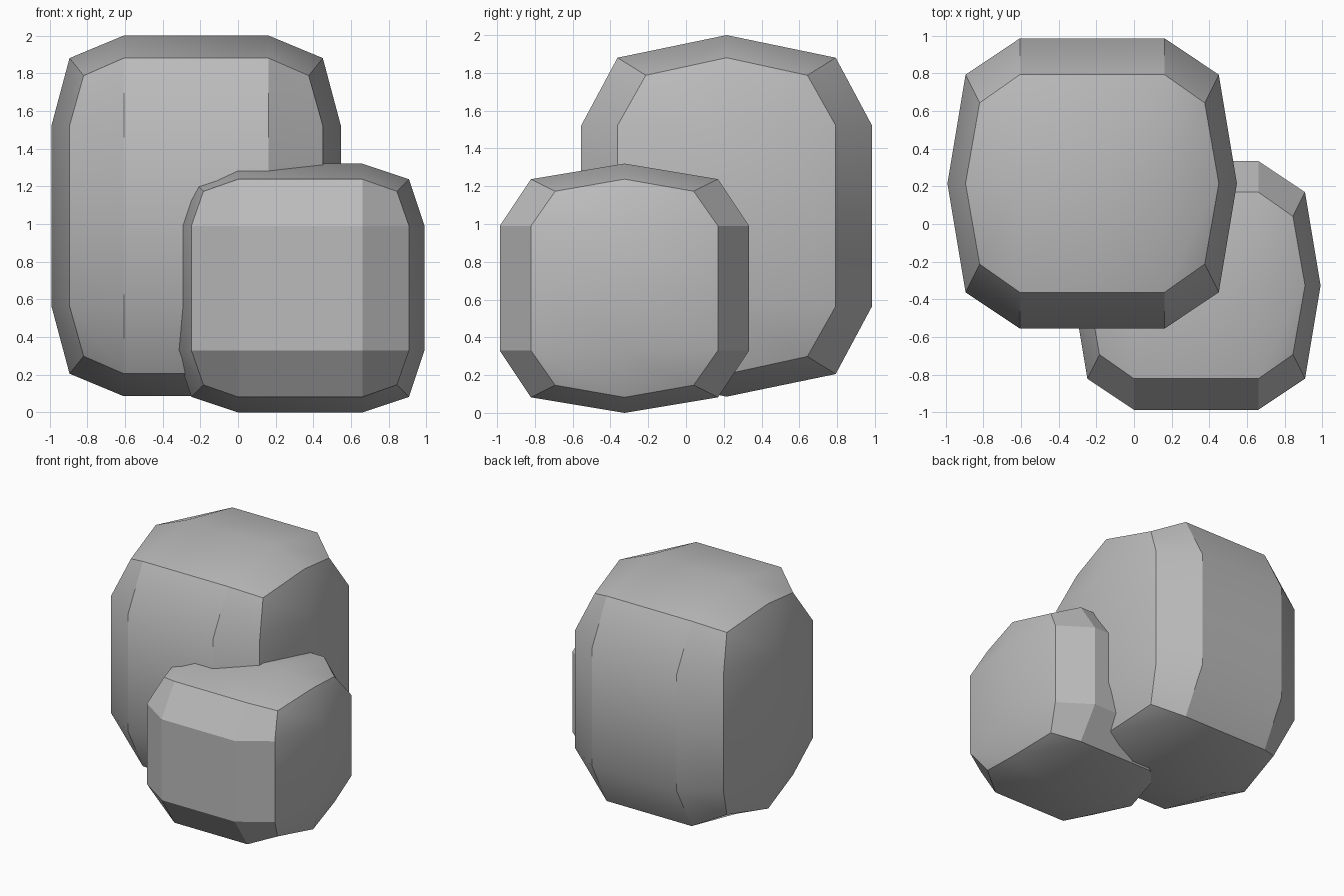
import bpy
import bmesh
import math
from mathutils import Vector

default_cube = bpy.data.objects.get("Cube")
if default_cube:
    bpy.data.objects.remove(default_cube, do_unlink=True)

# Stone colour
stone = bpy.data.materials.new("grey stone")
stone.use_nodes = True
grey = (0.5, 0.5, 0.5, 1)
stone.diffuse_color = grey
stone.node_tree.nodes["Principled BSDF"].inputs["Base Color"].default_value = grey


def make_rock(name, centre, half_size):
    """Box split across its width and height, then rounded by one subdivision."""
    bm = bmesh.new()
    bmesh.ops.create_cube(bm, size=2)
    for axis in ((1, 0, 0), (0, 0, 1)):
        bmesh.ops.bisect_plane(bm, geom=bm.verts[:] + bm.edges[:] + bm.faces[:],
                               plane_co=(0, 0, 0), plane_no=axis)
    bmesh.ops.scale(bm, vec=Vector(half_size), verts=bm.verts)
    mesh = bpy.data.meshes.new(name)
    bm.to_mesh(mesh)
    bm.free()
    mesh.materials.append(stone)

    rock = bpy.data.objects.new(name, mesh)
    rock.location = centre
    bpy.context.collection.objects.link(rock)
    bpy.ops.object.select_all(action="DESELECT")
    rock.select_set(True)
    bpy.context.view_layer.objects.active = rock

    rounding = rock.modifiers.new("rounding", "SUBSURF")
    rounding.levels = rounding.render_levels = 1
    rounding.use_limit_surface = False
    bpy.ops.object.modifier_apply(modifier=rounding.name)
    bpy.ops.object.shade_smooth_by_angle(angle=math.radians(30))
    return rock


# Tall boulder behind, smaller one leaning into its front corner
make_rock("large_boulder", (-0.222, 0.215, 1.043), (0.768, 0.77, 0.957))
make_rock("small_boulder", (0.33, -0.326, 0.66), (0.66, 0.66, 0.66))
